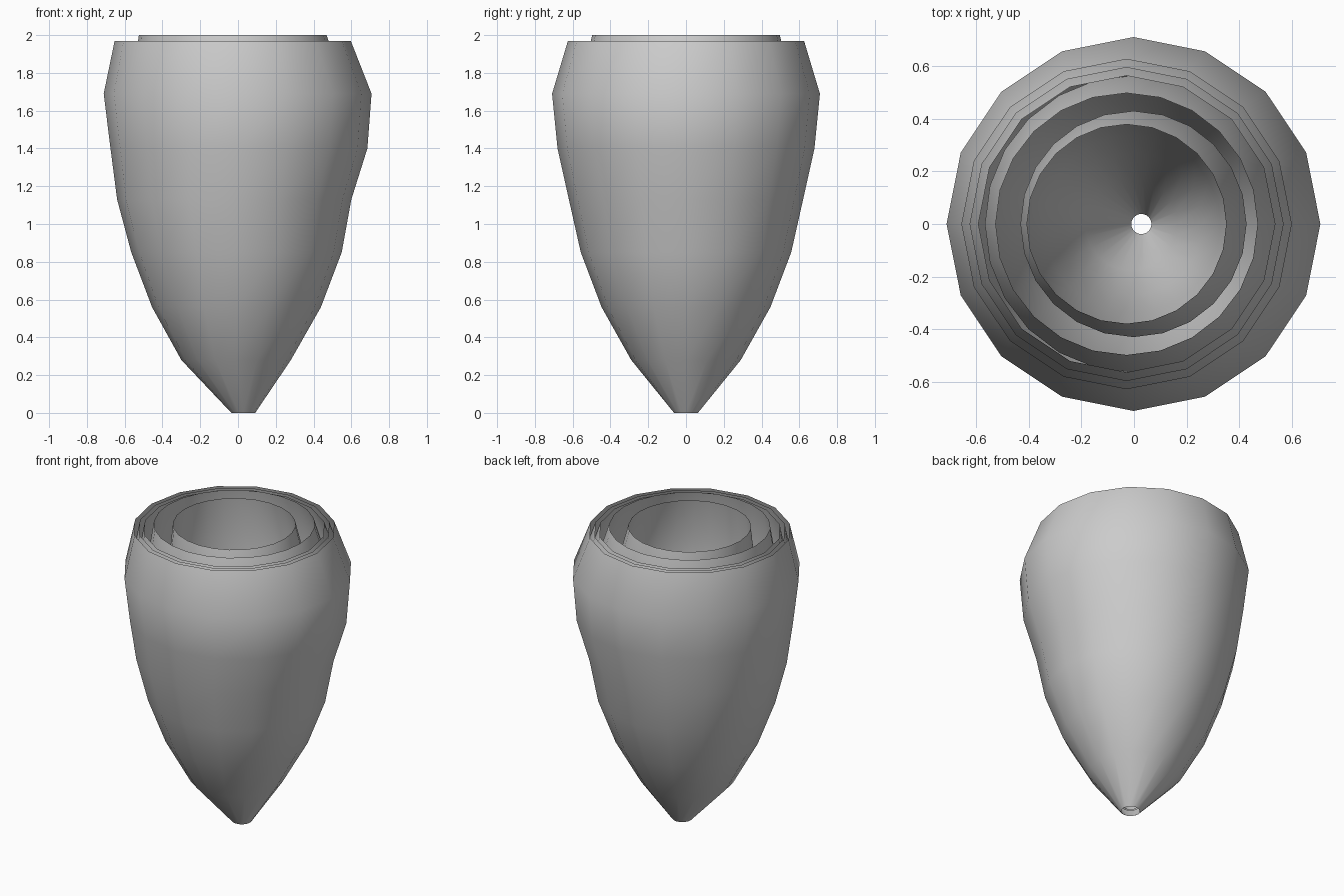
import bpy
import bmesh
from math import sin, cos, tau

cube = bpy.data.objects.get("Cube")
if cube:
    bpy.data.objects.remove(cube, do_unlink=True)

# One plain grey for all the shells
grey = bpy.data.materials.new("plain grey")
grey.use_nodes = True
colour = (0.6, 0.6, 0.6, 1)
grey.diffuse_color = colour
grey.node_tree.nodes["Principled BSDF"].inputs["Base Color"].default_value = colour

# Bud profile from tip to rim: height, radius, sideways wobble of the ring
PROFILE = [(0, 0.063, 0.028), (0.28, 0.29, -0.01), (0.56, 0.447, -0.008),
           (0.85, 0.557, -0.008), (1.13, 0.62, -0.02), (1.4, 0.68, 0.005),
           (1.69, 0.709, -0.002), (1.97, 0.625, -0.028)]


def shell(name, scale, sides, lift):
    """Thin open shell lofted through the rings of the profile."""
    bm = bmesh.new()
    rings = []
    for z, r, dx in PROFILE:
        angles = [tau * i / sides for i in range(sides)]
        rings.append([bm.verts.new((dx + r * scale * cos(a), r * scale * sin(a), z + lift))
                      for a in angles])
    for low, high in zip(rings, rings[1:]):
        for i in range(sides):
            j = (i + 1) % sides
            bm.faces.new((low[i], low[j], high[j], high[i])).smooth = True
    mesh = bpy.data.meshes.new(name)
    bm.to_mesh(mesh)
    bm.free()
    mesh.materials.append(grey)
    obj = bpy.data.objects.new(name, mesh)
    bpy.context.collection.objects.link(obj)


# Nested shells from the outside in; the two innermost stand slightly proud
shell("outer_shell", 1.0, 16, 0)
shell("second_shell", 0.95, 16, 0)
shell("third_shell", 0.9, 16, 0)
shell("inner_shell", 0.795, 24, 0.03)
shell("core_shell", 0.605, 24, 0.03)
